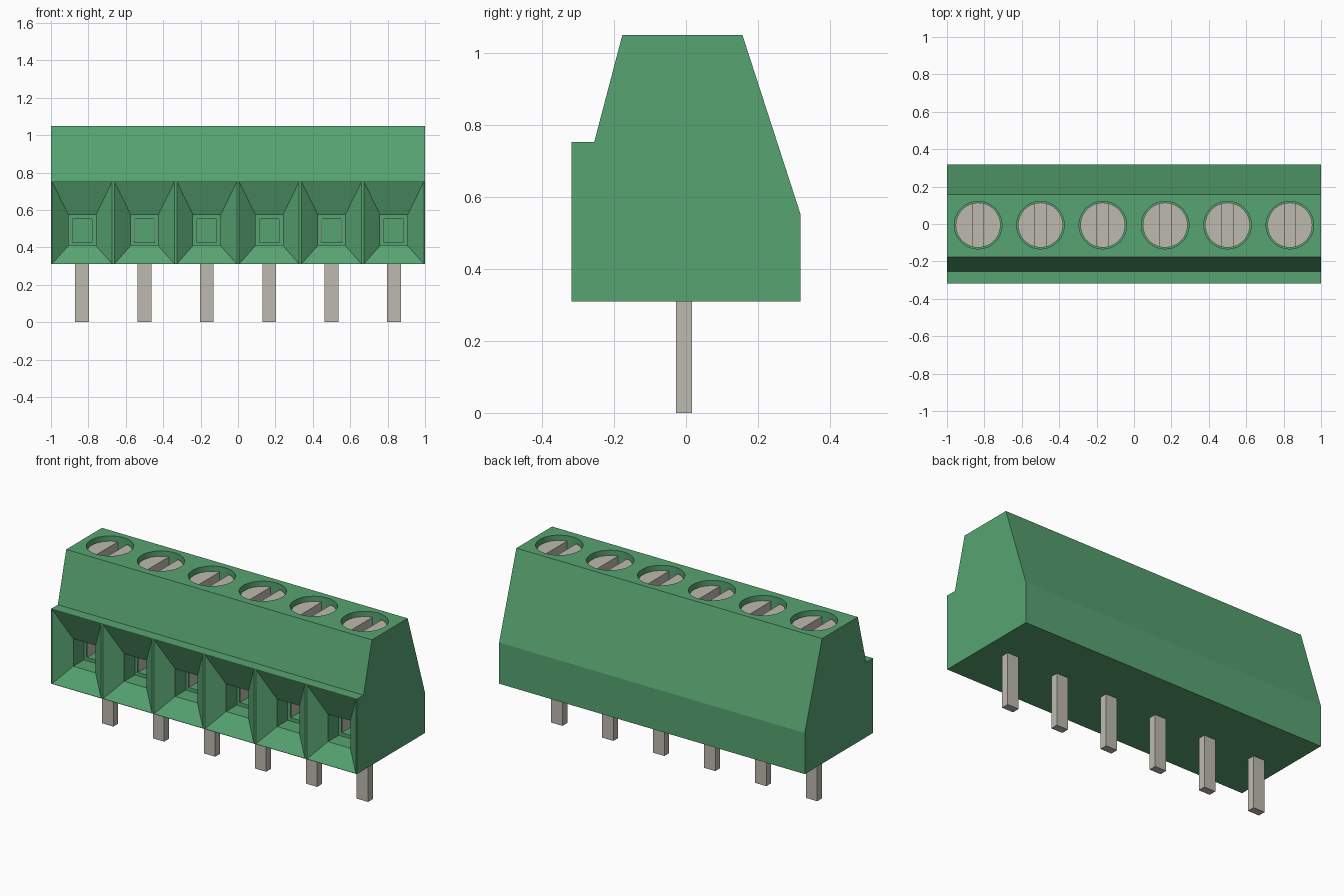
import bpy, bmesh, math
from mathutils import Vector

if "Cube" in bpy.data.objects:
    bpy.data.objects.remove(bpy.data.objects["Cube"], do_unlink=True)

POLES = 6
PITCH = 2 / POLES
CENTRES = [-1 + PITCH * (i + 0.5) for i in range(POLES)]
SCREW_Y = -0.006


def material(name, rgb):
    m = bpy.data.materials.new(name)
    m.use_nodes = True
    m.diffuse_color = (*rgb, 1)
    m.node_tree.nodes["Principled BSDF"].inputs["Base Color"].default_value = (*rgb, 1)
    return m


GREEN = material("green plastic", (0.095, 0.37, 0.165))
METAL = material("tin grey metal", (0.51, 0.49, 0.43))


def loft(bm, rings):
    """Closed solid through a list of equally sized point rings."""
    vs = [[bm.verts.new(p) for p in r] for r in rings]
    n = len(vs[0])
    for a, b in zip(vs, vs[1:]):
        for i in range(n):
            j = (i + 1) % n
            bm.faces.new((a[i], a[j], b[j], b[i]))
    bm.faces.new(vs[0][::-1])
    bm.faces.new(vs[-1])


def box(bm, x, y, z):
    loft(bm, [[(x[0], y[0], h), (x[1], y[0], h), (x[1], y[1], h), (x[0], y[1], h)] for h in z])


def prism(bm, outline, z0, z1):
    loft(bm, [[(x, y, z) for x, y in outline] for z in (z0, z1)])


def arc(cx, r, a0, a1, n):
    return [(cx + r * math.cos(a0 + (a1 - a0) * i / n),
             SCREW_Y + r * math.sin(a0 + (a1 - a0) * i / n)) for i in range(n + 1)]


def circle(cx, r, n=48):
    return arc(cx, r, 0, math.tau, n)[:-1]


def finish(name, bm, mat):
    bmesh.ops.recalc_face_normals(bm, faces=bm.faces)
    me = bpy.data.meshes.new(name)
    bm.to_mesh(me)
    bm.free()
    me.materials.append(mat)
    ob = bpy.data.objects.new(name, me)
    bpy.context.collection.objects.link(ob)
    return ob


def activate(ob):
    bpy.ops.object.select_all(action='DESELECT')
    ob.select_set(True)
    bpy.context.view_layer.objects.active = ob


# Housing: side profile (y, z) swept along x
profile = [(-0.318, 0.31), (0.318, 0.31), (0.318, 0.553), (0.157, 1.05),
           (-0.177, 1.05), (-0.255, 0.753), (-0.318, 0.753)]
bm = bmesh.new()
loft(bm, [[(x, y, z) for y, z in profile] for x in (-1, 1)])
housing = finish("housing", bm, GREEN)

# Cutter: wire funnels with stepped pockets, and round screw wells
funnel = [(-0.34, 0.16, 0.312, 0.75), (-0.318, 0.16, 0.312, 0.75),
          (-0.245, 0.073, 0.41, 0.573), (-0.145, 0.073, 0.41, 0.573),
          (-0.145, 0.055, 0.43, 0.553), (0.1, 0.055, 0.43, 0.553)]
bm = bmesh.new()
for c in CENTRES:
    loft(bm, [[(c - w, y, lo), (c + w, y, lo), (c + w, y, hi), (c - w, y, hi)]
              for y, w, lo, hi in funnel])
    prism(bm, circle(c, 0.127), 0.9, 1.1)
cutter = finish("opening_cutter", bm, GREEN)
cutter.hide_render = True

mod = housing.modifiers.new("openings", 'BOOLEAN')
mod.operation = 'DIFFERENCE'
mod.solver = 'EXACT'
mod.object = cutter
activate(housing)
bpy.ops.object.modifier_apply(modifier=mod.name)
bpy.data.objects.remove(cutter, do_unlink=True)
bpy.ops.object.shade_smooth_by_angle(angle=math.radians(15))

# Metal parts for each pole
R, SLOT = 0.12, 0.03
for i, c in enumerate(CENTRES, 1):
    # Slotted screw: solid base with two half-round lands
    bm = bmesh.new()
    prism(bm, circle(c, R), 0.9, 0.97)
    a = math.acos(SLOT / R)
    prism(bm, arc(c, R, -a, a, 20), 0.97, 1.022)
    prism(bm, arc(c, R, math.pi - a, math.pi + a, 20), 0.97, 1.022)
    screw = finish(f"screw_{i}", bm, METAL)
    activate(screw)
    bpy.ops.object.shade_smooth_by_angle(angle=math.radians(30))

    # Solder pin
    bm = bmesh.new()
    box(bm, (c - 0.037, c + 0.037), (-0.028, 0.017), (0, 0.36))
    finish(f"pin_{i}", bm, METAL)

    # Clamp cheeks lining the pocket
    bm = bmesh.new()
    for s in (-1, 1):
        box(bm, sorted((c + s * 0.052, c + s * 0.058)), (-0.14, 0.09), (0.431, 0.552))
    finish(f"clamp_{i}", bm, METAL)
